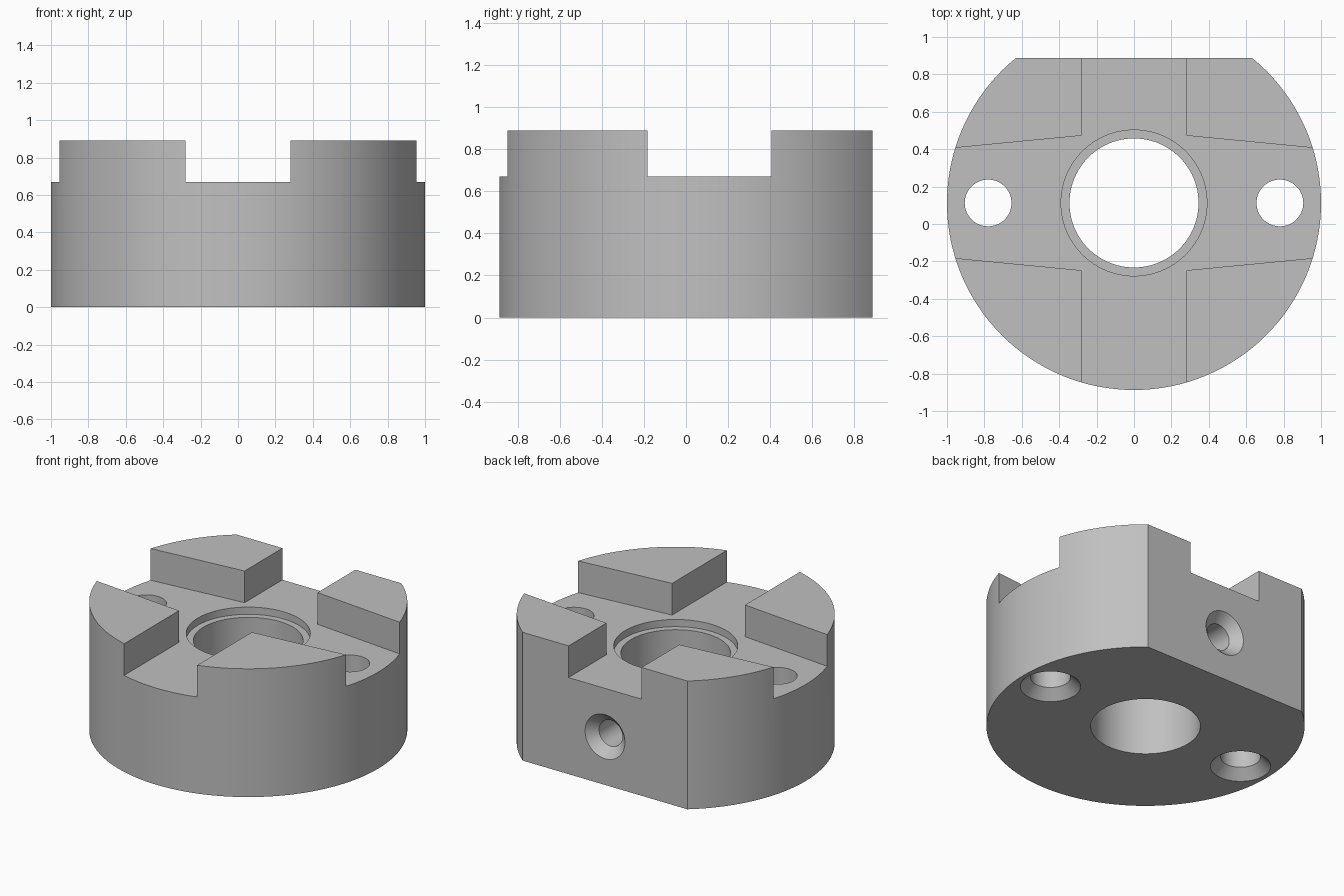
import bpy, bmesh, math
from mathutils import Matrix

CY = 0.1125                  # y of the cylinder axis
FLAT = 0.8875                # y of the rear flat
FLOOR, TOP = 0.67, 0.89      # channel floor and lug top heights
EPS = 0.05

old = bpy.data.objects.get("Cube")
if old:
    bpy.data.objects.remove(old, do_unlink=True)

steel = bpy.data.materials.new("grey_metal")
steel.use_nodes = True
grey = (0.53, 0.53, 0.53, 1)
steel.diffuse_color = grey
steel.node_tree.nodes["Principled BSDF"].inputs["Base Color"].default_value = grey


def finish(name, bm, matrix):
    bmesh.ops.recalc_face_normals(bm, faces=bm.faces)
    bm.transform(matrix)
    mesh = bpy.data.meshes.new(name)
    bm.to_mesh(mesh)
    bm.free()
    mesh.materials.append(steel)
    ob = bpy.data.objects.new(name, mesh)
    bpy.context.collection.objects.link(ob)
    return ob


def lathe(name, profile, matrix, sides=64):
    """Closed solid of revolution from (radius, height) pairs."""
    bm = bmesh.new()
    rings = [[bm.verts.new((r * math.cos(math.tau * i / sides),
                            r * math.sin(math.tau * i / sides), h))
              for i in range(sides)] for r, h in profile]
    for a, b in zip(rings, rings[1:]):
        for i in range(sides):
            j = (i + 1) % sides
            bm.faces.new((a[i], a[j], b[j], b[i]))
    bm.faces.new(rings[0])
    bm.faces.new(rings[-1])
    return finish(name, bm, matrix)


def prism(name, points, z0, z1, matrix):
    """Vertical extrusion of an outline."""
    bm = bmesh.new()
    face = bm.faces.new([bm.verts.new((x, y, z0)) for x, y in points])
    side = bmesh.ops.extrude_face_region(bm, geom=[face])
    moved = [g for g in side["geom"] if isinstance(g, bmesh.types.BMVert)]
    bmesh.ops.translate(bm, verts=moved, vec=(0, 0, z1 - z0))
    return finish(name, bm, matrix)


def cut(target, cutter):
    mod = target.modifiers.new("cut", 'BOOLEAN')
    mod.operation = 'DIFFERENCE'
    mod.solver = 'EXACT'
    mod.object = cutter
    bpy.context.view_layer.objects.active = target
    bpy.ops.object.modifier_apply(modifier=mod.name)
    bpy.data.objects.remove(cutter, do_unlink=True)


axis = Matrix.Translation((0, CY, 0))

# Round body
body = lathe("slotted_coupling_body", [(1, 0), (1, TOP)], axis, 128)

# Rear flat
cut(body, prism("flat_cutter", [(-2, FLAT), (2, FLAT), (2, 2), (-2, 2)],
                -EPS, TOP + EPS, Matrix.Identity(4)))

# Cross channel that leaves four lugs; its side arms taper outward
corner = [(1.1, 0.281), (0.28, 0.36), (0.28, 1.2)]
cross = []
for sx, sy in ((1, 1), (-1, 1), (-1, -1), (1, -1)):
    quarter = [(sx * x, sy * y) for x, y in corner]
    cross += quarter if sx * sy > 0 else quarter[::-1]
cut(body, prism("channel_cutter", cross, FLOOR, TOP + EPS, axis))

# Centre bore with a shallow counterbore
cut(body, lathe("bore_cutter", [(0.345, -EPS), (0.345, FLOOR - 0.05),
                                (0.39, FLOOR - 0.05), (0.39, TOP)], axis, 96))

# Two bolt holes, countersunk from below
for side in (-1, 1):
    cut(body, lathe("bolt_hole_cutter",
                    [(0.19 + EPS, -EPS), (0.125, 0.065), (0.125, TOP)],
                    Matrix.Translation((side * 0.78, CY, 0))))

# Countersunk set screw hole from the rear flat into the bore
inward = Matrix.Translation((0, FLAT, FLOOR / 2)) @ Matrix.Rotation(math.pi / 2, 4, 'X')
cut(body, lathe("screw_hole_cutter",
                [(0.153 + EPS, -EPS), (0.09, 0.063), (0.09, 0.6)], inward))

# Smooth curved walls, sharp edges
bpy.ops.object.select_all(action='DESELECT')
body.select_set(True)
bpy.context.view_layer.objects.active = body
bpy.ops.object.shade_smooth_by_angle(angle=math.radians(25))
